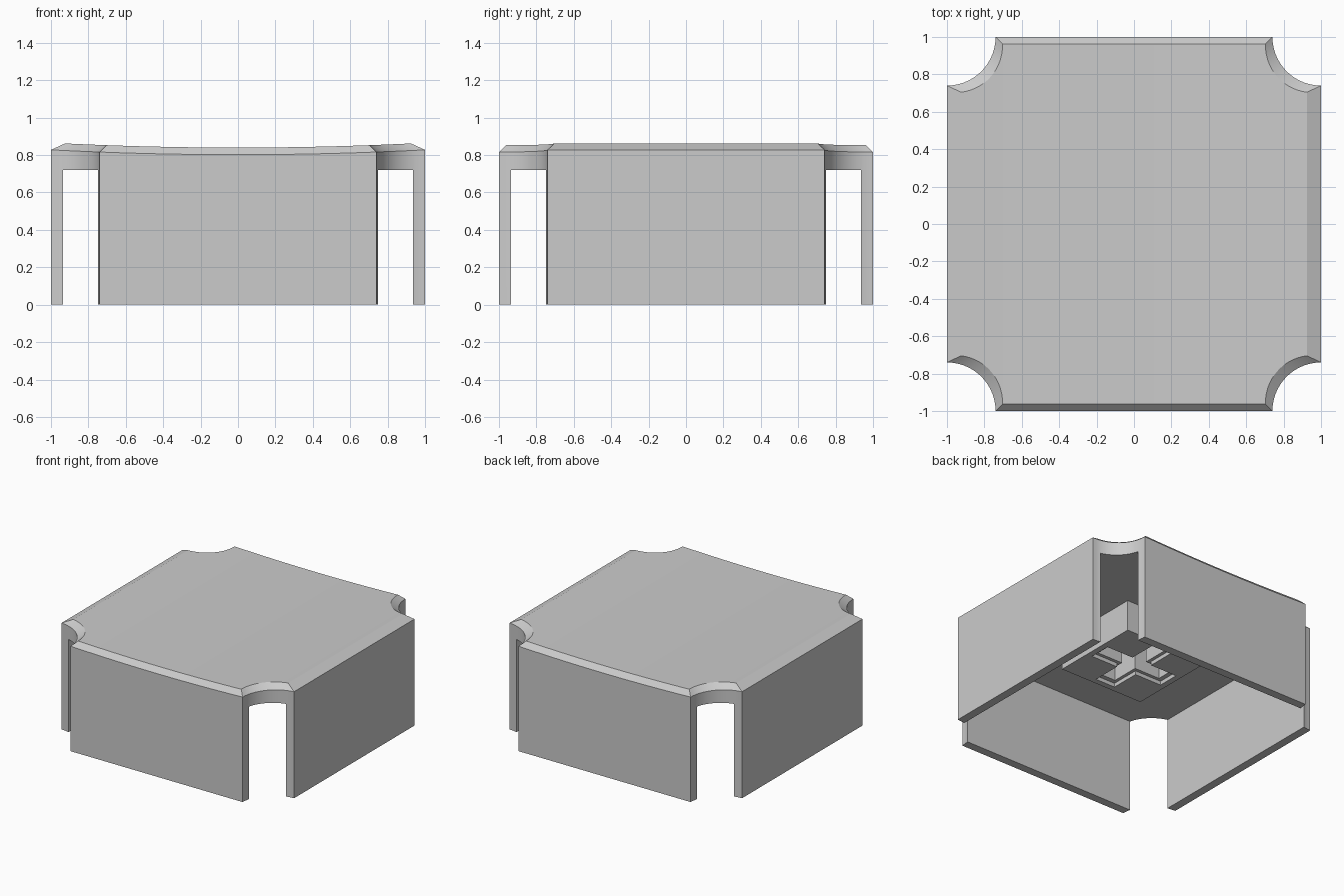
import bpy, bmesh, math

cube = bpy.data.objects.get("Cube")
if cube:
    bpy.data.objects.remove(cube, do_unlink=True)

NOTCH = 0.26      # radius of the scooped corners
BEVEL = 0.038     # bevel around the top
INNER = 0.935     # half width between the walls
CEILING = 0.72    # underside of the top plate

grey = bpy.data.materials.new("light_grey")
grey.use_nodes = True
colour = (0.6, 0.6, 0.6, 1)
grey.diffuse_color = colour
grey.node_tree.nodes["Principled BSDF"].inputs["Base Color"].default_value = colour


def dish(x):
    """Height of the hollowed top along x."""
    return 0.84 + 0.026 * x * x


def half_outline(inset, arc_steps=14, edge_steps=16):
    """Back half of the outline, from +x to -x, with scooped corners."""
    r = NOTCH + inset
    a0 = math.asin(inset / r)
    right = []
    for i in range(arc_steps + 1):
        a = a0 + (math.pi / 2 - 2 * a0) * i / arc_steps
        right.append((1 - r * math.sin(a0 + math.pi / 2 - a0 - a0 - (a - a0) + a0),
                      1 - r * math.cos(math.pi / 2 - a)))
    # sweep from the side wall round to the back wall
    right.sort(key=lambda p: -p[0])
    xc, yc = right[-1]
    edge = [(xc - 2 * xc * i / edge_steps, yc) for i in range(1, edge_steps)]
    return right + edge + [(-x, y) for x, y in reversed(right)]


def new_object(name, bm):
    bmesh.ops.recalc_face_normals(bm, faces=bm.faces)
    mesh = bpy.data.meshes.new(name)
    bm.to_mesh(mesh)
    bm.free()
    mesh.materials.append(grey)
    ob = bpy.data.objects.new(name, mesh)
    bpy.context.collection.objects.link(ob)
    return ob


def make_shell():
    """Solid cap: straight sides, bevel and dished top."""
    bm = bmesh.new()
    levels = [(0, lambda x: 0.0), (0, lambda x: dish(x) - BEVEL), (BEVEL, dish)]
    rings = []
    for inset, height in levels:
        half = half_outline(inset)
        back = [bm.verts.new((x, y, height(x))) for x, y in half]
        front = [bm.verts.new((x, -y, height(x))) for x, y in half]
        rings.append((back, front))
    for low, high in zip(rings, rings[1:]):
        loop_a = low[0] + low[1][::-1]
        loop_b = high[0] + high[1][::-1]
        n = len(loop_a)
        for i in range(n):
            j = (i + 1) % n
            bm.faces.new((loop_a[i], loop_a[j], loop_b[j], loop_b[i]))
    # strips across the top and the base
    for back, front in (rings[0], rings[-1]):
        for i in range(len(back) - 1):
            bm.faces.new((back[i], back[i + 1], front[i + 1], front[i]))
    return new_object("keycap", bm)


def prism(name, outline, z0, z1):
    bm = bmesh.new()
    base = bm.faces.new([bm.verts.new((x, y, z0)) for x, y in outline])
    top = bmesh.ops.extrude_face_region(bm, geom=[base])["geom"]
    bmesh.ops.translate(bm, vec=(0, 0, z1 - z0),
                        verts=[v for v in top if isinstance(v, bmesh.types.BMVert)])
    return new_object(name, bm)


def square(h):
    return [(h, h), (-h, h), (-h, -h), (h, -h)]


def cross(length, w):
    arm = [(length, -w), (length, w), (w, w)]
    pts = []
    for _ in range(4):
        pts += arm
        arm = [(-y, x) for x, y in arm]
    return pts


def combine(target, tool, operation):
    tool.hide_render = True
    mod = target.modifiers.new(operation, "BOOLEAN")
    mod.operation = operation
    mod.solver = "EXACT"
    mod.object = tool
    bpy.context.view_layer.objects.active = target
    bpy.ops.object.modifier_apply(modifier=mod.name)
    bpy.data.objects.remove(tool, do_unlink=True)


# Shell hollowed out, leaving four walls open at the corners
keycap = make_shell()
combine(keycap, prism("cavity", square(INNER), -0.5, CEILING), "DIFFERENCE")

# Stem block under the top with a stepped cross socket
combine(keycap, prism("stem_block", square(0.36), 0.48, CEILING + 0.03), "UNION")
combine(keycap, prism("socket_rim", cross(0.315, 0.085), 0.3, 0.51), "DIFFERENCE")
combine(keycap, prism("socket", cross(0.28, 0.06), 0.3, 0.74), "DIFFERENCE")

bpy.ops.object.select_all(action="DESELECT")
keycap.select_set(True)
bpy.context.view_layer.objects.active = keycap
bpy.ops.object.shade_smooth_by_angle(angle=math.radians(25))
